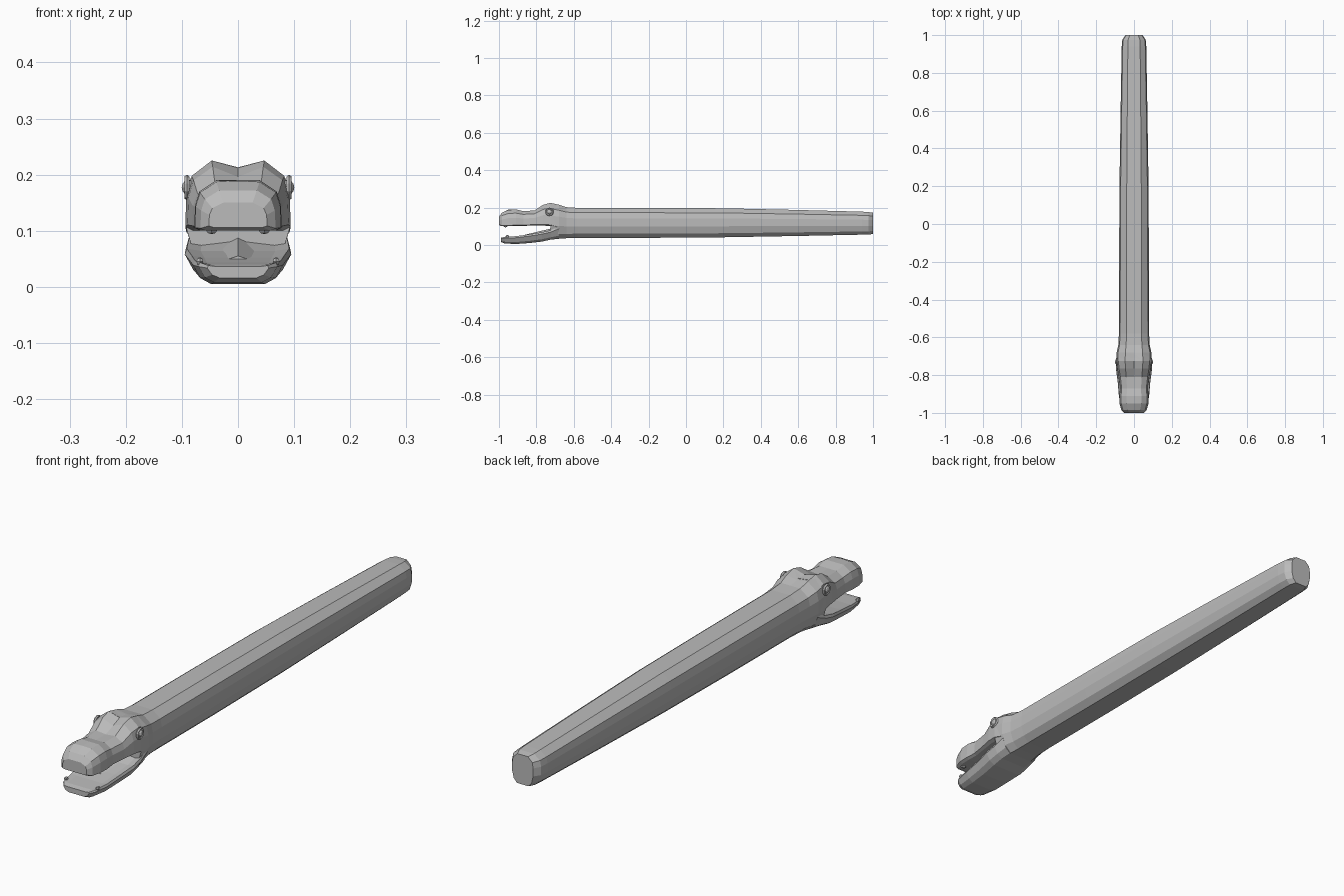
import bpy, bmesh, math

if "Cube" in bpy.data.objects:
    bpy.data.objects.remove(bpy.data.objects["Cube"])

grey = bpy.data.materials.new("plain grey")
grey.diffuse_color = (0.5, 0.5, 0.5, 1)
grey.use_nodes = True
grey.node_tree.nodes["Principled BSDF"].inputs["Base Color"].default_value = grey.diffuse_color


def finish(bm, name):
    bmesh.ops.recalc_face_normals(bm, faces=bm.faces)
    me = bpy.data.meshes.new(name)
    bm.to_mesh(me)
    bm.free()
    me.materials.append(grey)
    ob = bpy.data.objects.new(name, me)
    bpy.context.collection.objects.link(ob)
    return ob


def loft(name, half, rings):
    """half: right half outline (x, height) from bottom centre to top centre.
    rings: y, half width, bottom, top, top centre offset."""
    bm = bmesh.new()
    outline = half + [(-x, t) for x, t in half[-2:0:-1]]
    loops = []
    for y, w, z0, z1, dip in rings:
        loops.append([bm.verts.new((x * w, y, z0 + t * (z1 - z0) + (dip if i == len(half) - 1 else 0)))
                      for i, (x, t) in enumerate(outline)])
    n = len(outline)
    for a, b in zip(loops, loops[1:]):
        for i in range(n):
            j = (i + 1) % n
            bm.faces.new((a[i], a[j], b[j], b[i]))
    bm.faces.new(loops[0])
    bm.faces.new(loops[-1])
    return finish(bm, name)


def blob(name, centre, size, seg=10, rings=6):
    bm = bmesh.new()
    bmesh.ops.create_uvsphere(bm, u_segments=seg, v_segments=rings, radius=1)
    for v in bm.verts:
        v.co = [c + s * p for c, s, p in zip(centre, size, v.co)]
    return finish(bm, name)


# Long body with the back of the head
loft("body", [(0, 0), (.55, 0), (.85, .14), (1, .38), (1, .65), (.92, .84), (.5, 1), (0, 1)], [
    (-.725, .092, .03, .225, -.012),
    (-.68, .092, .033, .215, -.006),
    (-.64, .083, .036, .202, 0),
    (-.58, .08, .038, .198, 0),
    (-.2, .079, .038, .198, 0),
    (.2, .077, .041, .196, 0),
    (.6, .071, .048, .187, 0),
    (.94, .065, .055, .178, 0),
    (.975, .062, .056, .176, 0),
    (1, .045, .058, .172, 0)])

# Snout, upper jaw and brows
loft("upper_jaw", [(0, 0), (.85, 0), (1, .06), (.98, .5), (.88, .78), (.5, 1), (0, 1)], [
    (-1, .052, .106, .15, 0),
    (-.985, .067, .1, .172, 0),
    (-.95, .077, .1, .187, .002),
    (-.91, .078, .1, .19, 0),
    (-.87, .074, .102, .181, 0),
    (-.81, .082, .104, .184, -.004),
    (-.765, .09, .104, .214, -.018),
    (-.725, .094, .1, .225, -.013),
    (-.69, .092, .09, .217, -.006)])

# Lower jaw, hanging open
loft("lower_jaw", [(0, 0), (.6, 0), (.84, .25), (1, .8), (.96, 1), (.7, .92), (0, .92)], [
    (-.99, .055, .016, .038, 0),
    (-.97, .07, .008, .043, 0),
    (-.91, .08, .005, .047, 0),
    (-.84, .086, .01, .056, 0),
    (-.77, .095, .018, .068, 0),
    (-.725, .093, .028, .078, .008),
    (-.68, .088, .033, .1, 0)])

# Tongue ridge at the back of the mouth
loft("tongue", [(0, 0), (1, 0), (0, 1)], [
    (-.86, .03, .045, .055, 0),
    (-.72, .06, .06, .088, 0)])

# Eyes, eyelid rings, and small teeth on both sides
for s, side in ((1, "right"), (-1, "left")):
    blob("eye_" + side, (s * .088, -.73, .177), (.013, .017, .014))
    bpy.ops.mesh.primitive_torus_add(major_segments=10, minor_segments=5, major_radius=.018,
                                     minor_radius=.005, location=(s * .091, -.73, .177),
                                     rotation=(0, math.pi / 2, 0))
    lid = bpy.context.object
    lid.name = "eyelid_" + side
    lid.data.materials.append(grey)
    blob("upper_tooth_" + side, (s * .047, -.965, .1), (.011, .01, .006), 6, 4)
    blob("lower_tooth_" + side, (s * .068, -.955, .045), (.007, .01, .008), 6, 4)
